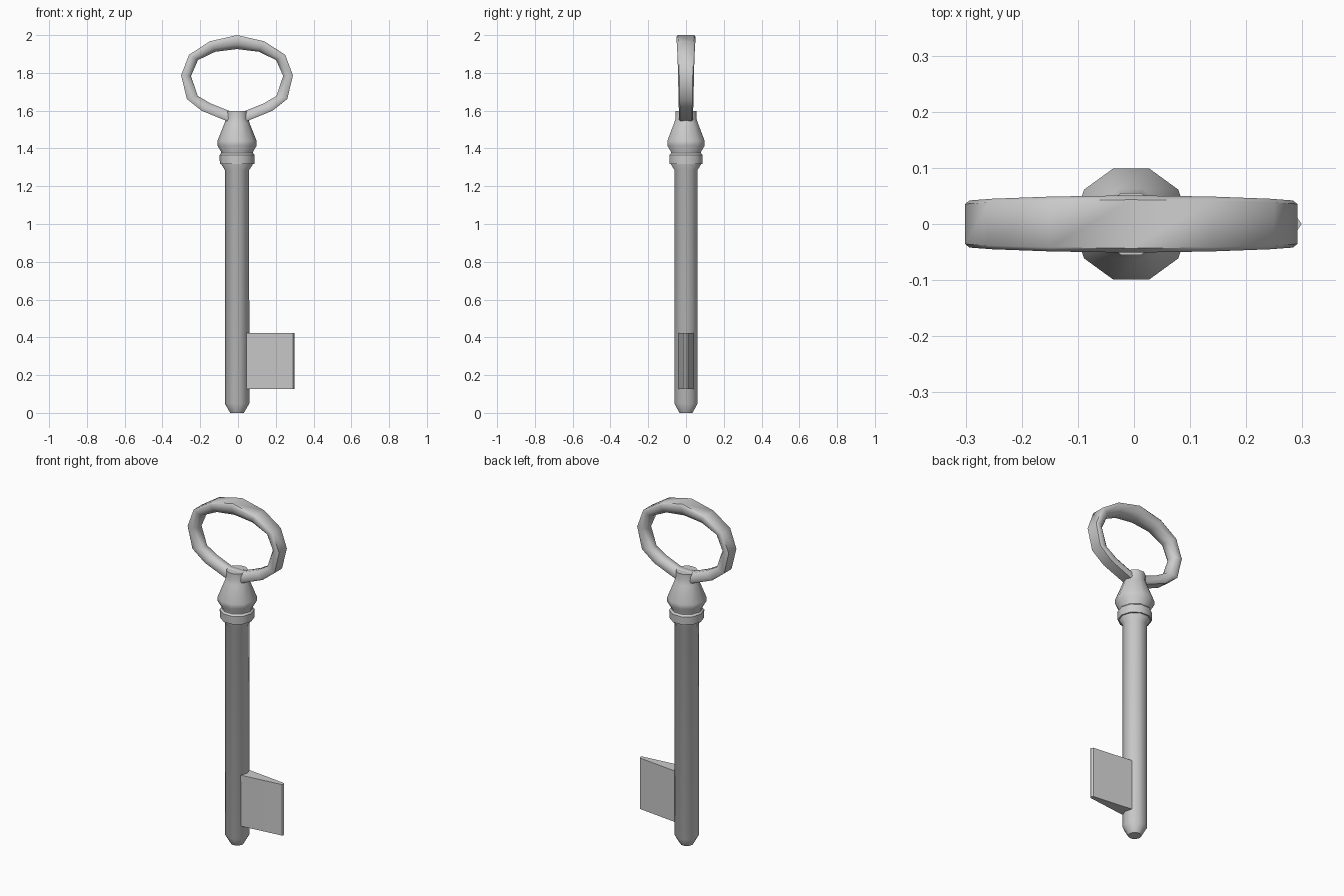
import bpy, math

if "Cube" in bpy.data.objects:
    bpy.data.objects.remove(bpy.data.objects["Cube"])

CX = -0.005  # axis of the shaft
SIDES = 10


def make(name, verts, faces, angle=40):
    mesh = bpy.data.meshes.new(name)
    mesh.from_pydata(verts, [], faces)
    obj = bpy.data.objects.new(name, mesh)
    bpy.context.collection.objects.link(obj)
    bpy.ops.object.select_all(action='DESELECT')
    obj.select_set(True)
    bpy.context.view_layer.objects.active = obj
    bpy.ops.object.mode_set(mode='EDIT')
    bpy.ops.mesh.select_all(action='SELECT')
    bpy.ops.mesh.normals_make_consistent(inside=False)
    bpy.ops.object.mode_set(mode='OBJECT')
    bpy.ops.object.shade_smooth_by_angle(angle=math.radians(angle))
    return obj


def bridge(rings, n, closed):
    """Quads between consecutive rings of n vertices."""
    pairs = range(rings if closed else rings - 1)
    return [(i * n + j, i * n + (j + 1) % n,
             (i + 1) % rings * n + (j + 1) % n, (i + 1) % rings * n + j)
            for i in pairs for j in range(n)]


def lathe(name, profile):
    verts = [(CX + r * math.cos(2 * math.pi * j / SIDES),
              r * math.sin(2 * math.pi * j / SIDES), z)
             for r, z in profile for j in range(SIDES)]
    faces = bridge(len(profile), SIDES, False)
    faces += [tuple(range(SIDES)),
              tuple(range((len(profile) - 1) * SIDES, len(profile) * SIDES))]
    return make(name, verts, faces)


# Shaft with chamfered tip and flare under the collar
lathe("shaft", [(0.036, 0), (0.065, 0.05), (0.064, 1.285), (0.083, 1.315), (0.083, 1.33)])

# Collar band and turned shoulder running up into the neck
lathe("collar", [(0.091, 1.318), (0.093, 1.365), (0.084, 1.375), (0.084, 1.382),
                 (0.104, 1.415), (0.104, 1.44), (0.066, 1.535), (0.058, 1.56), (0.058, 1.597)])

# Bow: right half as (outer x, outer z, inner x, inner z, half depth), mirrored
half = [(0.145, 1.967, 0.115, 1.912, 0.049), (0.255, 1.895, 0.207, 1.868, 0.045),
        (0.296, 1.787, 0.244, 1.783, 0.042), (0.266, 1.662, 0.208, 1.678, 0.040),
        (0.188, 1.600, 0.140, 1.638, 0.038), (0.035, 1.537, 0.040, 1.598, 0.036)]
loop = [(0, 2.0, 0, 1.926, 0.051)] + half
loop += [(-a, b, -c, d, e) for a, b, c, d, e in reversed(half)]
side = [(0, 0.85), (0.15, 1.0), (0.65, 0.9), (1, 0.45)]
section = side + [(t, -d) for t, d in reversed(side)]
verts = [(CX + ox + (ix - ox) * t, h * d, oz + (iz - oz) * t)
         for ox, oz, ix, iz, h in loop for t, d in section]
make("bow", verts, bridge(len(loop), len(section), True), 50)

# Bit: tapered blade with a blunt point
outline = [(0.03, -0.041), (0.05, -0.039), (0.291, -0.011), (0.299, 0),
           (0.291, 0.011), (0.05, 0.039), (0.03, 0.041)]
n = len(outline)
verts = [(x, y, z) for z in (0.126, 0.424) for x, y in outline]
make("bit", verts, bridge(2, n, False) + [tuple(range(n)), tuple(range(n, 2 * n))], 30)
